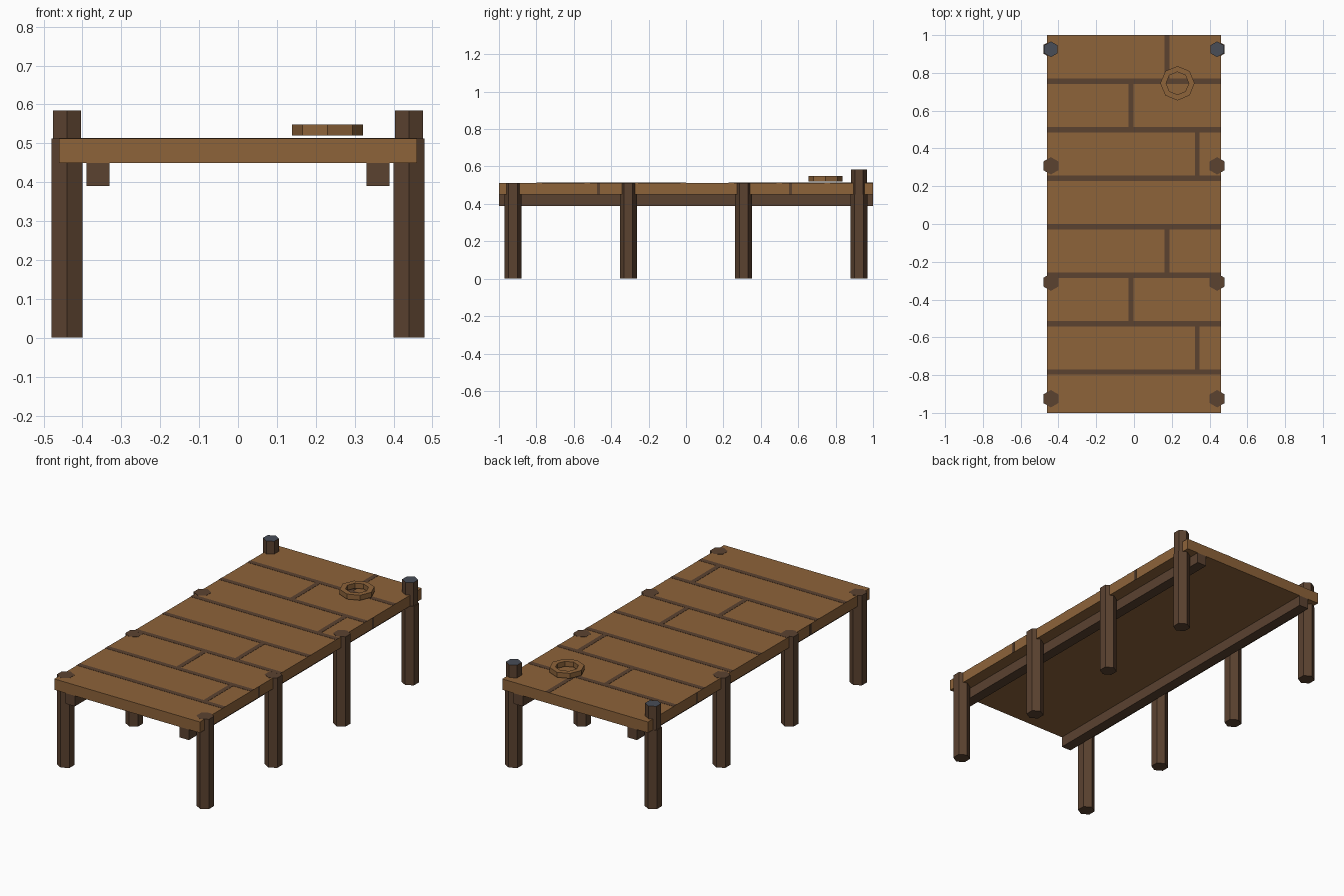
import bpy, bmesh, math

if "Cube" in bpy.data.objects:
    bpy.data.objects.remove(bpy.data.objects["Cube"])


def srgb(*c):
    return tuple(((v / 255 + 0.055) / 1.055) ** 2.4 for v in c) + (1.0,)


def material(name, *c):
    m = bpy.data.materials.new(name)
    m.diffuse_color = srgb(*c)
    m.use_nodes = True
    m.node_tree.nodes["Principled BSDF"].inputs["Base Color"].default_value = m.diffuse_color
    return m


WOOD = material("plank brown", 141, 99, 58)
DARK = material("dark timber", 91, 66, 48)
SLATE = material("slate cap", 72, 77, 87)


def finish(name, bm, *mats):
    bmesh.ops.recalc_face_normals(bm, faces=bm.faces)
    me = bpy.data.meshes.new(name)
    bm.to_mesh(me)
    bm.free()
    for m in mats:
        me.materials.append(m)
    ob = bpy.data.objects.new(name, me)
    bpy.context.collection.objects.link(ob)
    return ob


def add_box(bm, x0, x1, y0, y1, z0, z1):
    vs = bmesh.ops.create_cube(bm, size=1)["verts"]
    for v in vs:
        v.co.x = x1 if v.co.x > 0 else x0
        v.co.y = y1 if v.co.y > 0 else y0
        v.co.z = z1 if v.co.z > 0 else z0


def box(name, mat, *dims):
    bm = bmesh.new()
    add_box(bm, *dims)
    return finish(name, bm, mat)


def add_hex(bm, x, y, r, z0, z1):
    # six-sided prism with corners pointing along y
    rings = [[bm.verts.new((x + r * math.sin(k * math.pi / 3),
                            y + r * math.cos(k * math.pi / 3), z))
              for k in range(6)] for z in (z0, z1)]
    for k in range(6):
        n = (k + 1) % 6
        bm.faces.new((rings[0][k], rings[0][n], rings[1][n], rings[1][k]))
    bm.faces.new(rings[0])
    return bm.faces.new(rings[1])


TOP = 0.512

# Deck slab and the two long bearers under it
box("deck", WOOD, -0.46, 0.46, -1, 1, 0.45, TOP)
for side, s in (("left", -1), ("right", 1)):
    xs = sorted((s * 0.33, s * 0.39))
    box(side + "_bearer", DARK, *xs, -1, 1, 0.39, 0.45)

# Posts: six short, two tall mooring posts with slate tops at the back
for side, s in (("left", -1), ("right", 1)):
    for i, y in enumerate((-0.925, -0.308, 0.308, 0.925)):
        tall = i == 3
        bm = bmesh.new()
        add_hex(bm, s * 0.44, y, 0.046, 0, 0.45 if tall else TOP + 0.001)
        if tall:
            cap = add_hex(bm, s * 0.44, y, 0.0415, 0.45, 0.585)
            cap.material_index = 1
        finish(f"{side}_{'mooring_' if tall else ''}post_{i + 1}", bm, DARK, SLATE)

# Painted plank seams across the deck
seams = [0.755 - 0.2565 * i for i in range(7)]
w, t = 0.014, 0.0012
bm = bmesh.new()
for y in seams:
    add_box(bm, -0.46, 0.46, y - w, y + w, TOP - 0.001, TOP + t)
# Staggered butt joints between the seams
for x, y0, y1 in ((0.175, seams[0], 1.0), (-0.015, seams[1], seams[0]),
                  (0.335, seams[2], seams[1]), (0.175, seams[4], seams[3]),
                  (-0.015, seams[5], seams[4]), (0.335, seams[6], seams[5])):
    y0, y1 = y0 + w, y1 - (w if y1 < 1 else 0)
    add_box(bm, x - 0.013, x + 0.013, y0, y1, TOP - 0.001, TOP + t)
# Seam marks on the deck's long edges
for s in (-1, 1):
    for y in (-0.468, 0.559):
        xs = sorted((s * 0.459, s * 0.461))
        add_box(bm, *xs, y - 0.009, y + 0.009, 0.45, TOP)
finish("plank_seams", bm, DARK)

# Eight-sided rope ring resting just above the deck
bm = bmesh.new()
section = ((0.091, 0.52), (0.091, 0.549), (0.06, 0.549), (0.06, 0.52))
loops = [[bm.verts.new((0.23 + r * math.cos(k * math.pi / 4),
                        0.745 + r * math.sin(k * math.pi / 4), z))
          for r, z in section] for k in range(8)]
for k in range(8):
    a, b = loops[k], loops[(k + 1) % 8]
    for j in range(4):
        n = (j + 1) % 4
        bm.faces.new((a[j], b[j], b[n], a[n]))
finish("rope_ring", bm, WOOD)
